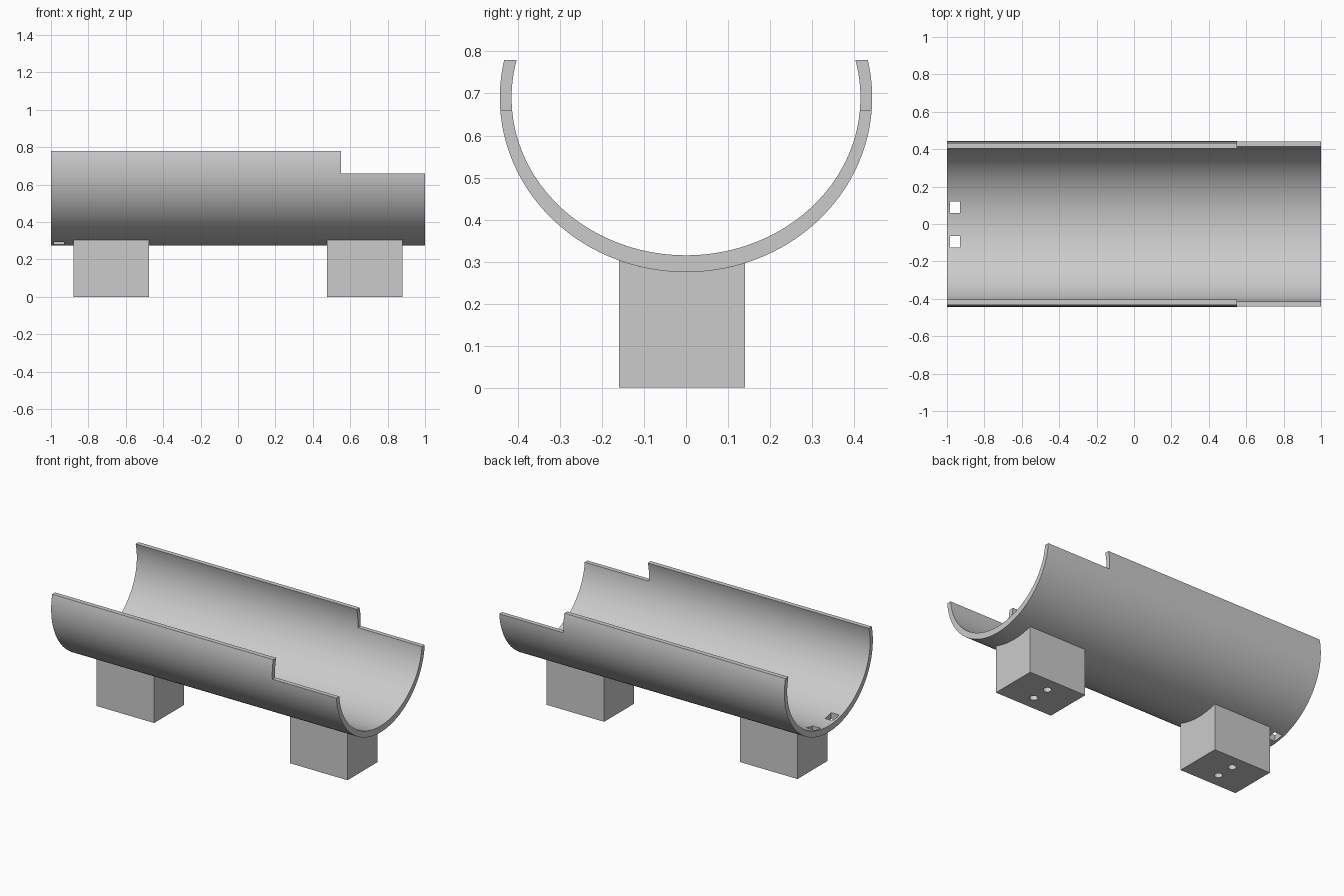
import bpy, bmesh, math

cube = bpy.data.objects.get("Cube")
if cube:
    bpy.data.objects.remove(cube, do_unlink=True)

grey = bpy.data.materials.new("plain_grey")
grey.use_nodes = True
colour = (0.6, 0.6, 0.6, 1)
grey.diffuse_color = colour
grey.node_tree.nodes["Principled BSDF"].inputs["Base Color"].default_value = colour

CENTRE_Z, RIM_Z = 0.69, 0.78
OUTER, INNER = (0.443, 0.415), (0.415, 0.375)   # half width, half height
SEGMENTS = 96


def make_object(name, bm):
    bmesh.ops.recalc_face_normals(bm, faces=bm.faces)
    mesh = bpy.data.meshes.new(name)
    bm.to_mesh(mesh)
    bm.free()
    mesh.materials.append(grey)
    obj = bpy.data.objects.new(name, mesh)
    bpy.context.collection.objects.link(obj)
    return obj


def extrude_profile(name, points, x0, x1):
    """Sweep a closed (y, z) outline along x."""
    bm = bmesh.new()
    face = bm.faces.new([bm.verts.new((x0, y, z)) for y, z in points])
    swept = bmesh.ops.extrude_face_region(bm, geom=[face])["geom"]
    verts = [v for v in swept if isinstance(v, bmesh.types.BMVert)]
    bmesh.ops.translate(bm, verts=verts, vec=(x1 - x0, 0, 0))
    return make_object(name, bm)


def box(name, x, y, z):
    outline = [(y[0], z[0]), (y[1], z[0]), (y[1], z[1]), (y[0], z[1])]
    return extrude_profile(name, outline, *x)


def cut(obj, cutters):
    """Subtract each cutter and bake the result."""
    for cutter in cutters:
        mod = obj.modifiers.new("cut", "BOOLEAN")
        mod.operation, mod.solver, mod.object = "DIFFERENCE", "EXACT", cutter
    graph = bpy.context.evaluated_depsgraph_get()
    baked = bpy.data.meshes.new_from_object(obj.evaluated_get(graph))
    obj.modifiers.clear()
    obj.data = baked
    for cutter in cutters:
        bpy.data.objects.remove(cutter, do_unlink=True)


def arc(size):
    """Open elliptical arc from the left rim, under the bottom, to the right rim."""
    a, b = size
    rise = math.asin((RIM_Z - CENTRE_Z) / b)
    sweep = math.pi + 2 * rise
    angles = [rise - sweep * i / SEGMENTS for i in range(SEGMENTS + 1)]
    return [(a * math.cos(t), CENTRE_Z + b * math.sin(t)) for t in angles]


# Curved trough with stepped-down end and two slots
trough = extrude_profile("trough", arc(OUTER) + arc(INNER)[::-1], -1, 1)
cutters = [box("step_cutter", (0.55, 1.1), (-0.6, 0.6), (0.66, 0.9))]
for y in (-0.095, 0.09):
    cutters.append(box("slot_cutter", (-0.985, -0.93), (y - 0.031, y + 0.031), (0.2, 0.4)))
cut(trough, cutters)

# Two saddle blocks, hollowed on top to fit the trough, with screw holes below
Y0, Y1 = -0.16, 0.14
for name, side in (("right_foot", -1), ("left_foot", 1)):
    a, b = OUTER
    ys = [Y0 + (Y1 - Y0) * i / 24 for i in range(25)]
    saddle = [(y, CENTRE_Z - b * math.sqrt(1 - (y / a) ** 2)) for y in ys]
    x = side * 0.678
    foot = extrude_profile(name, [(Y1, 0), (Y0, 0)] + saddle, x - 0.202, x + 0.202)
    holes = []
    for y in (-0.07, 0.05):
        bm = bmesh.new()
        bmesh.ops.create_cone(bm, cap_ends=True, segments=32, radius1=0.024, radius2=0.024, depth=0.4)
        bmesh.ops.translate(bm, verts=bm.verts, vec=(x, y, 0))
        holes.append(make_object("hole_cutter", bm))
    cut(foot, holes)
